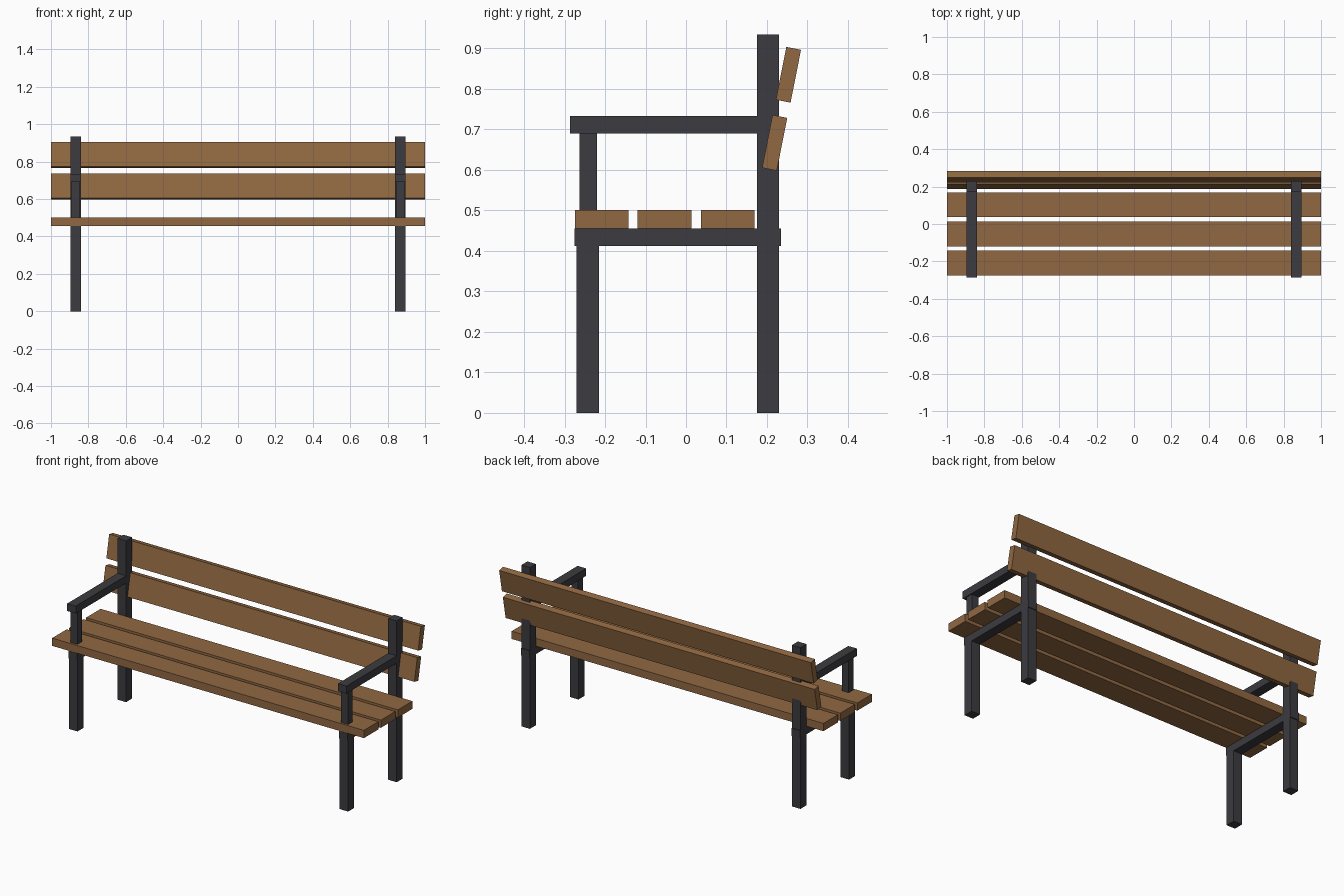
import bpy
from mathutils import Matrix

if "Cube" in bpy.data.objects:
    bpy.data.objects.remove(bpy.data.objects["Cube"], do_unlink=True)


def make_material(name, rgb):
    mat = bpy.data.materials.new(name)
    mat.use_nodes = True
    color = (*rgb, 1.0)
    mat.diffuse_color = color
    mat.node_tree.nodes["Principled BSDF"].inputs["Base Color"].default_value = color
    return mat


wood = make_material("brown wood", (0.28, 0.14, 0.054))
metal = make_material("dark metal", (0.045, 0.045, 0.052))


def box(name, center, size, mat, tilt=0.0):
    """Box with its size baked into the mesh, tilted about x."""
    bpy.ops.mesh.primitive_cube_add(size=1, location=center, rotation=(tilt, 0, 0))
    obj = bpy.context.object
    obj.name = name
    obj.data.transform(Matrix.Diagonal((*size, 1)))
    obj.data.materials.append(mat)
    return obj


def bar(name, x, width, y0, y1, z0, z1):
    """Metal bar given by its side profile."""
    return box(name, (x, (y0 + y1) / 2, (z0 + z1) / 2),
               (width, y1 - y0, z1 - z0), metal)


# Seat slats
for name, y in (("front", -0.208), ("middle", -0.053), ("rear", 0.103)):
    box(f"{name}_seat_slat", (0, y, 0.478), (2, 0.133, 0.045), wood)

# Backrest slats, leaning backwards
for name, y, z in (("lower", 0.219, 0.667), ("upper", 0.253, 0.835)):
    box(f"{name}_back_slat", (0, y, z), (2, 0.037, 0.133), wood, tilt=-0.195)

# Metal frame on each side
for side, sign in (("left", 1), ("right", -1)):
    x = sign * 0.868
    bar(f"{side}_front_leg", x, 0.055, -0.27, -0.215, 0, 0.43)
    bar(f"{side}_rear_post", x, 0.055, 0.175, 0.23, 0, 0.935)
    bar(f"{side}_seat_rail", x, 0.055, -0.275, 0.235, 0.412, 0.455)
    bar(f"{side}_arm_support", x, 0.044, -0.263, -0.22, 0.455, 0.70)
    bar(f"{side}_armrest", x, 0.055, -0.286, 0.19, 0.69, 0.733)
